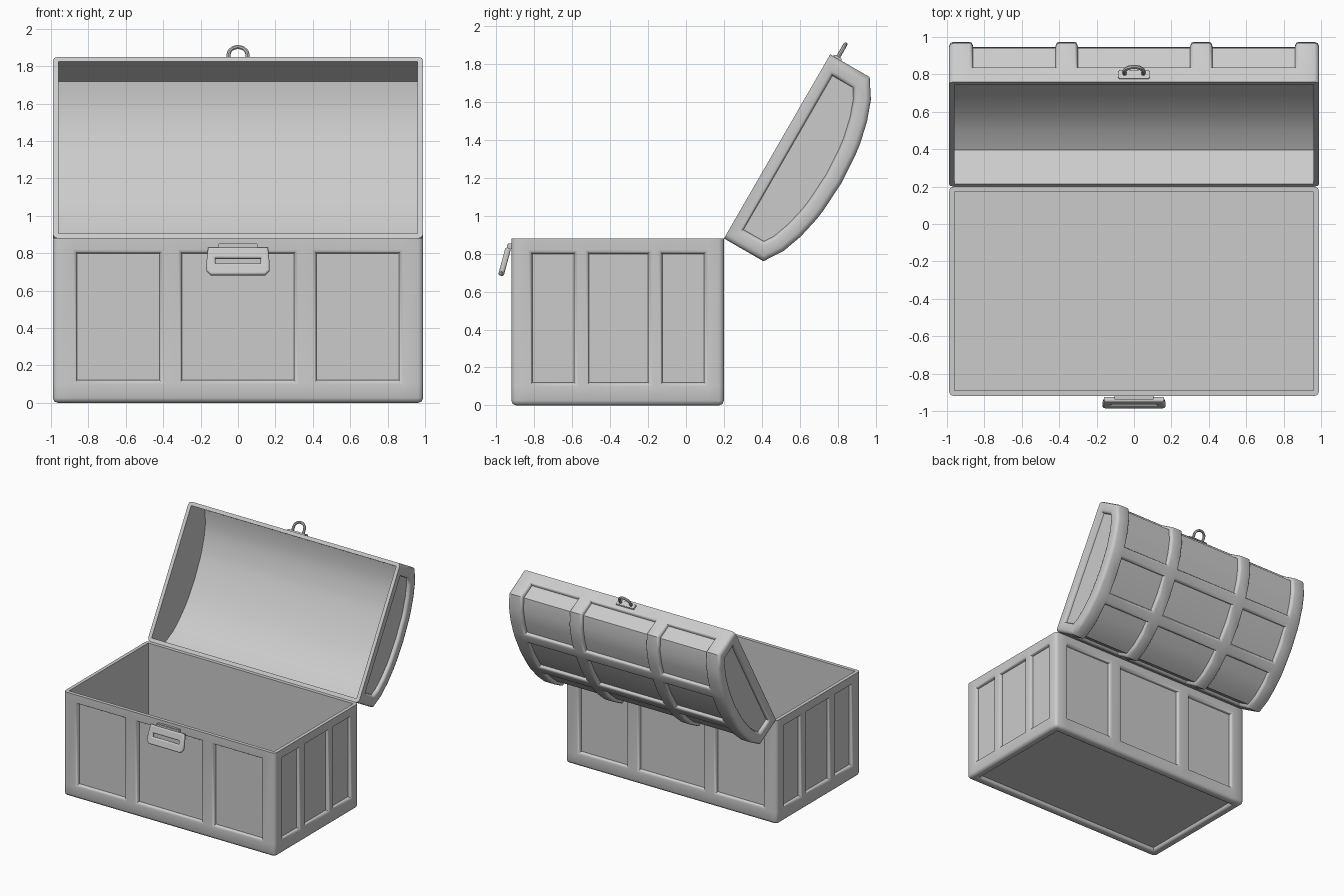
import bpy, bmesh, math
from mathutils import Vector, Matrix

if "Cube" in bpy.data.objects:
    bpy.data.objects.remove(bpy.data.objects["Cube"])

HX = 0.99                                   # half length of the chest
X_COLS = [(-.881, -.399), (-.321, .321), (.399, .881)]
Y_COLS = [(-.831, -.569), (-.531, -.179), (-.146, .116)]
STEPS = [(.012, -.004), (.006, -.010), (.003, -.014)]   # rounded frame edge into panel


def inside(v, ranges):
    return any(a < v < b for a, b in ranges)


def loft(bm, pts, hx, closed):
    """Extrude a (y, z) outline along x; the last edge is the opening."""
    a = [bm.verts.new((-hx, y, z)) for y, z in pts]
    b = [bm.verts.new((hx, y, z)) for y, z in pts]
    n = len(pts)
    fs = [bm.faces.new((a[i], a[(i + 1) % n], b[(i + 1) % n], b[i]))
          for i in range(n if closed else n - 1)]
    return fs + [bm.faces.new(a[::-1]), bm.faces.new(b)]


def cut(bm, axis, values):
    no = Vector((0, 0, 0))
    no[axis] = 1
    for v in values:
        bmesh.ops.bisect_plane(bm, geom=bm.verts[:] + bm.edges[:] + bm.faces[:],
                               plane_co=no * v, plane_no=no, dist=1e-5)


def recess(bm, faces, margin=0):
    if margin:
        bmesh.ops.inset_region(bm, faces=faces, thickness=margin, use_even_offset=True)
    for t, d in STEPS:
        bm.normal_update()
        bmesh.ops.inset_region(bm, faces=faces, thickness=t, depth=d,
                               use_even_offset=True, use_boundary=True)


def shell(outer, z_open):
    """Solid outline with rounded corners everywhere except at the mouth."""
    bm = bmesh.new()
    loft(bm, outer, HX, True)
    bmesh.ops.recalc_face_normals(bm, faces=bm.faces)
    edges = [e for e in bm.edges if e.calc_face_angle(0) > 1.2
             and not all(abs(v.co.z - z_open) < 1e-4 for v in e.verts)]
    bmesh.ops.bevel(bm, geom=edges, offset=.026, segments=2, profile=.5, affect='EDGES')
    return bm


def finish(bm, name, z_open, liner, angle):
    """Open the mouth, add the lining, make the object."""
    bm.normal_update()
    mouth = [f for f in bm.faces if all(abs(v.co.z - z_open) < 1e-4 for v in f.verts)]
    bmesh.ops.inset_region(bm, faces=mouth, thickness=.03, use_even_offset=True)
    bmesh.ops.delete(bm, geom=mouth, context='FACES')
    fs = loft(bm, liner, HX - .03, False)
    bmesh.ops.recalc_face_normals(bm, faces=fs)
    bm.normal_update()
    cy = sum(p[0] for p in liner) / len(liner)
    cap = fs[-1]
    if cap.normal.x * cap.calc_center_median().x > 0:
        bmesh.ops.reverse_faces(bm, faces=fs)
    me = bpy.data.meshes.new(name)
    bm.to_mesh(me)
    bm.free()
    return smooth(bpy.data.objects.new(name, me), angle, True)


def smooth(ob, angle=40, link=False):
    if link:
        bpy.context.collection.objects.link(ob)
    bpy.ops.object.select_all(action='DESELECT')
    ob.select_set(True)
    bpy.context.view_layer.objects.active = ob
    bpy.ops.object.shade_smooth_by_angle(angle=math.radians(angle))
    return ob


def block(name, size, loc):
    bm = bmesh.new()
    bmesh.ops.create_cube(bm, size=1, matrix=Matrix.Translation(loc) @ Matrix.Diagonal((*size, 1)))
    bmesh.ops.bevel(bm, geom=bm.edges[:], offset=.004, segments=2, affect='EDGES')
    me = bpy.data.meshes.new(name)
    bm.to_mesh(me)
    bm.free()
    return smooth(bpy.data.objects.new(name, me), 40, True)


def curve(name, outlines, dims, closed=True, **props):
    cu = bpy.data.curves.new(name, 'CURVE')
    cu.dimensions = dims
    for pts in outlines:
        s = cu.splines.new('POLY')
        s.points.add(len(pts) - 1)
        for p, co in zip(s.points, pts):
            p.co = (*co, 1)
        s.use_cyclic_u = closed
    for k, v in props.items():
        setattr(cu, k, v)
    ob = bpy.data.objects.new(name, cu)
    bpy.context.collection.objects.link(ob)
    bpy.ops.object.select_all(action='DESELECT')
    ob.select_set(True)
    bpy.context.view_layer.objects.active = ob
    bpy.ops.object.convert(target='MESH')
    return smooth(bpy.context.view_layer.objects.active)


# chest body
bm = shell([(.2, .88), (.2, 0), (-.92, 0), (-.92, .88)], .88)
cut(bm, 0, [v for r in X_COLS for v in r])
cut(bm, 1, [v for r in Y_COLS for v in r])
cut(bm, 2, [.10, .82])
bm.normal_update()
panels, floor = [], []
for f in bm.faces:
    c, n = f.calc_center_median(), f.normal
    if n.z < -.99:
        floor.append(f)
    elif .10 < c.z < .82 and ((abs(n.y) > .99 and inside(c.x, X_COLS))
                              or (abs(n.x) > .99 and inside(c.y, Y_COLS))):
        panels.append(f)
recess(bm, panels)
recess(bm, floor, .03)
finish(bm, "chest_body", .88, [(.17, .88), (.17, .04), (-.89, .04), (-.89, .88)], 50)

# lid, modelled closed around its hinge line and then swung open
half = [(0, 0), (0, .08), (0, .24), (.1, .305), (.21, .345), (.33, .372), (.39, .38)]
prof = half + [(.56, .39)] + [(1.12 - u, v) for u, v in reversed(half)]
bm = shell([(-u, v) for u, v in prof], 0)
cut(bm, 0, [v for r in X_COLS for v in r])
bm.normal_update()
panels, caps = [], []
for f in bm.faces:
    c, n = f.calc_center_median(), f.normal
    beam = inside(-c.y, [(.33, .39), (.73, .79)]) or c.z < .08
    if abs(n.x) > .99:
        caps.append(f)
    elif not beam and inside(c.x, X_COLS):
        panels.append(f)
recess(bm, panels)
recess(bm, caps, .045)
lining = [(-(.03 + u * 1.06 / 1.12), v if v < .05 else v - .03) for u, v in prof]
lid = finish(bm, "lid", 0, lining, 50)

# lid catch loop
plate = block("loop_plate", (.17, .014, .05), (0, -1.124, .043))
arch = [(.05, -1.12, .043), (.05, -1.16, .043)]
arch += [(.05 * math.cos(a), -1.16 - .045 * math.sin(a), .043)
         for a in (math.pi * i / 10 for i in range(1, 10))]
arch += [(-.05, -1.16, .043), (-.05, -1.12, .043)]
loop = curve("catch_loop", [arch], '3D', closed=False, bevel_depth=.011, bevel_resolution=2)
for ob in (lid, plate, loop):
    ob.rotation_euler.x = math.radians(-120)
    ob.location = (0, .2, .88)

# front hasp with a slot, hanging from a small bar
right = [(.15, .065), (.158, -.01), (.158, -.05), (.142, -.066)]
slot = [(.125, .025), (.132, .018), (.132, -.018), (.125, -.025)]
outlines = [[(x, y, 0) for x, y in r] + [(-x, y, 0) for x, y in reversed(r)]
            for r in (right, slot)]
hasp = curve("hasp", outlines, '2D', fill_mode='BOTH', extrude=.004,
             bevel_depth=.011, bevel_resolution=2)
hasp.rotation_euler.x = math.radians(75)
hasp.location = (0, -.956, .757)
block("hasp_bar", (.21, .034, .028), (0, -.925, .838))
